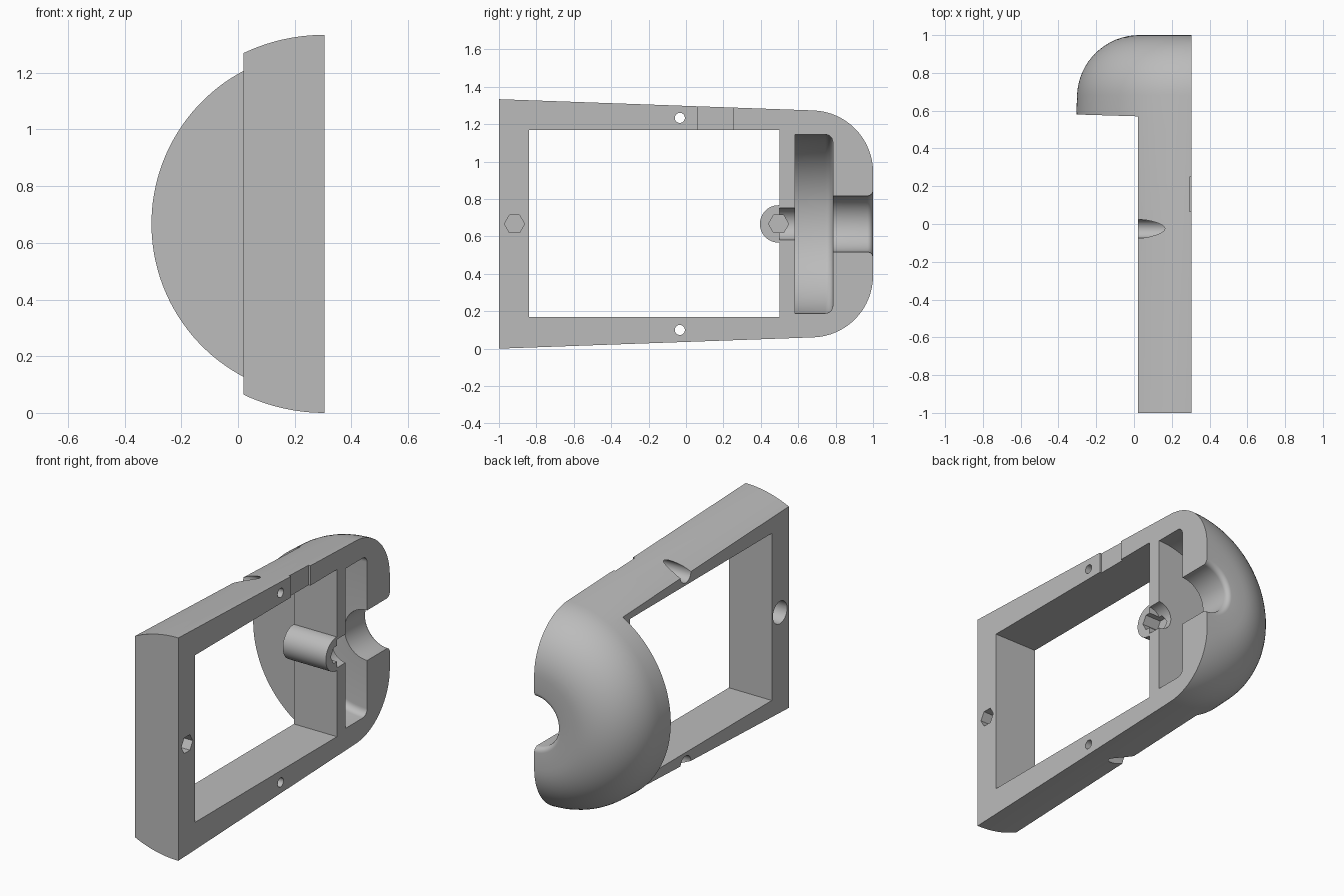
import bpy, bmesh
from math import cos, sin, pi
from mathutils import Matrix, Vector

if "Cube" in bpy.data.objects:
    bpy.data.objects.remove(bpy.data.objects["Cube"], do_unlink=True)

FACE = 0.305     # flat mating face, also the lathe axis in x
BACK = 0.02      # rear face of the frame
MID = 0.667      # lathe axis height
SEGMENTS = 128

grey = bpy.data.materials.new("plain grey")
grey.use_nodes = True
grey.diffuse_color = (0.5, 0.5, 0.5, 1)
grey.node_tree.nodes["Principled BSDF"].inputs["Base Color"].default_value = (0.5, 0.5, 0.5, 1)


def finish(name, bm):
    bmesh.ops.recalc_face_normals(bm, faces=bm.faces)
    mesh = bpy.data.meshes.new(name)
    bm.to_mesh(mesh)
    bm.free()
    mesh.materials.append(grey)
    obj = bpy.data.objects.new(name, mesh)
    bpy.context.collection.objects.link(obj)
    return obj


def arc(r, y, radius, start, end, steps):
    """Profile points (r, y) on an arc."""
    angles = [start + (end - start) * i / steps for i in range(steps + 1)]
    return [(r + radius * cos(a), y + radius * sin(a)) for a in angles]


def lathe(name, profile):
    """Solid turned about the y-direction axis of the shell."""
    bm = bmesh.new()
    turn = Matrix.Rotation(pi / SEGMENTS, 3, "Y")
    verts = [bm.verts.new(turn @ Vector((r, y, 0))) for r, y in profile]
    edges = [bm.edges.new(pair) for pair in zip(verts, verts[1:])]
    bmesh.ops.spin(bm, geom=verts + edges, cent=(0, 0, 0), axis=(0, 1, 0),
                   angle=2 * pi, steps=SEGMENTS, use_merge=True)
    bmesh.ops.remove_doubles(bm, verts=bm.verts, dist=1e-5)
    bmesh.ops.translate(bm, verts=bm.verts, vec=(FACE, 0, MID))
    return finish(name, bm)


def rod(name, x0, x1, y, z, radius, sides=48):
    """Cylinder or prism along x."""
    bm = bmesh.new()
    place = Matrix.Translation(((x0 + x1) / 2, y, z)) @ Matrix.Rotation(pi / 2, 4, "Y")
    bmesh.ops.create_cone(bm, cap_ends=True, segments=sides, radius1=radius,
                          radius2=radius, depth=x1 - x0, matrix=place)
    return finish(name, bm)


def block(name, outline, z0, z1):
    """Outline in x and y, raised from z0 to z1."""
    bm = bmesh.new()
    base = bm.faces.new([bm.verts.new((x, y, z0)) for x, y in outline])
    raised = bmesh.ops.extrude_face_region(bm, geom=[base])["geom"]
    top = [v for v in raised if isinstance(v, bmesh.types.BMVert)]
    bmesh.ops.translate(bm, verts=top, vec=(0, 0, z1 - z0))
    return finish(name, bm)


def box(name, x0, x1, y0, y1, z0, z1):
    return block(name, [(x0, y0), (x1, y0), (x1, y1), (x0, y1)], z0, z1)


# Tapered shell with a rounded end
shell = lathe("half_shell_frame", [(0, -1), (0.667, -1)]
              + arc(0.277, 0.67, 0.33, 0.035, pi / 2, 16) + [(0, 1)])
helpers = []


def combine(tool, operation="DIFFERENCE"):
    tool.hide_render = True
    helpers.append(tool)
    mod = shell.modifiers.new(tool.name, "BOOLEAN")
    mod.operation = operation
    mod.solver = "EXACT"
    mod.object = tool


# Window and the screw boss on its inner wall
combine(box("window_cutter", -1, 1.5, -0.84, 0.5, 0.17, 1.17))
combine(rod("screw_boss", -0.06, 0.4, 0.495, MID, 0.1), "UNION")

# Rear of the frame, leaving the dome with its slightly slanted front
combine(block("rear_cutter", [(-1, -2), (BACK, -2), (BACK, 0.57), (-0.31, 0.58), (-1, 0.6)], -1, 3))

# Flat mating face
combine(box("mating_face_cutter", FACE, 2, -2, 2, -1, 3))

# Shaft bore, wheel chamber and flared outlet
combine(lathe("chamber_cutter",
              [(0, 0.5), (0.085, 0.5), (0.085, 0.583), (0.478, 0.583)]
              + arc(0.438, 0.745, 0.04, 0, pi / 2, 6) + [(0.15, 0.785)]
              + arc(0.18, 0.97, 0.03, pi, pi / 2, 6) + [(0.18, 1.1), (0, 1.1)]))

# Shallow notch in the top bar
combine(box("notch_cutter", FACE - 0.012, 0.5, 0.065, 0.25, 1.1, 1.5))

# Hexagonal nut pockets with round screw recesses behind
for label, y in (("front", -0.917), ("inner", 0.495)):
    combine(rod(label + "_nut_cutter", 0.2, 0.5, y, MID, 0.054, 6))
    combine(rod(label + "_recess_cutter", -0.04, 0.12, y, MID, 0.067))

# Through holes with counterbores in the top and bottom bars
for label, side in (("top", 1), ("bottom", -1)):
    z = MID + side * 0.567
    combine(rod(label + "_hole_cutter", -0.3, 0.6, -0.033, z, 0.027, 32))
    combine(rod(label + "_counterbore_cutter", -0.3, 0.2, -0.026, z, 0.049))

# Bake the cuts and drop the cutters
bpy.context.view_layer.update()
graph = bpy.context.evaluated_depsgraph_get()
baked = bpy.data.meshes.new_from_object(shell.evaluated_get(graph))
shell.modifiers.clear()
shell.data = baked
baked.materials.clear()
baked.materials.append(grey)
for face in baked.polygons:
    face.material_index = 0
for helper in helpers:
    bpy.data.objects.remove(helper, do_unlink=True)

bpy.ops.object.select_all(action="DESELECT")
shell.select_set(True)
bpy.context.view_layer.objects.active = shell
bpy.ops.object.shade_smooth_by_angle(angle=0.5)
